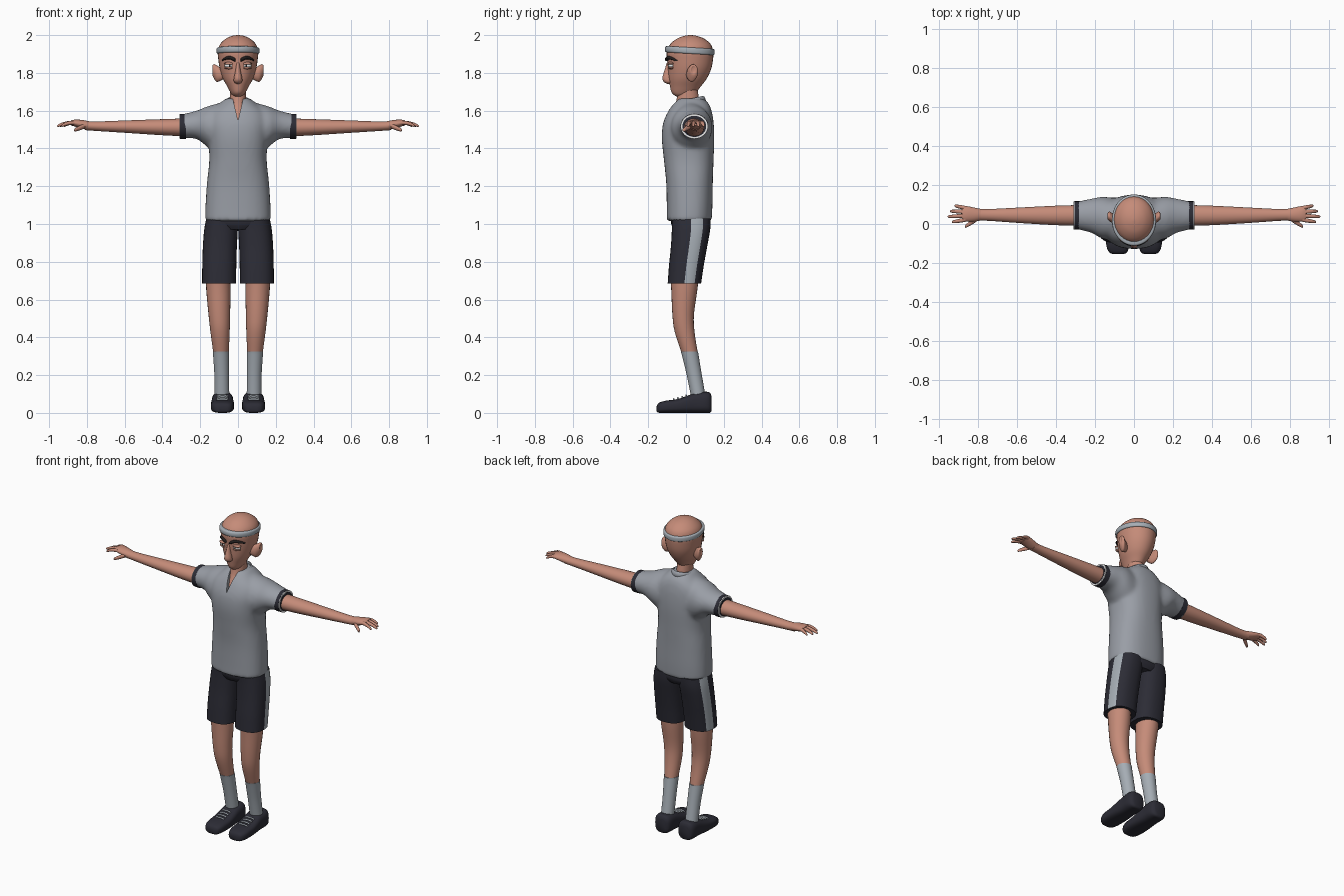
import bpy, bmesh
from math import sin, cos, pi, radians
from mathutils import Matrix, Vector

cube = bpy.data.objects.get("Cube")
if cube:
    bpy.data.objects.remove(cube)


def material(name, r, g, b):
    m = bpy.data.materials.new(name)
    m.use_nodes = True
    m.diffuse_color = (r, g, b, 1)
    m.node_tree.nodes["Principled BSDF"].inputs["Base Color"].default_value = (r, g, b, 1)
    return m


SKIN = material("skin", 0.56, 0.26, 0.19)
SHIRT = material("shirt grey", 0.32, 0.34, 0.38)
BAND = material("light grey", 0.38, 0.42, 0.46)
DARK = material("dark navy", 0.025, 0.025, 0.036)
WHITE = material("white", 0.8, 0.8, 0.8)
BROW = material("brow black", 0.015, 0.012, 0.012)


def finish(name, bm, mats, mirror):
    bmesh.ops.recalc_face_normals(bm, faces=bm.faces)
    mesh = bpy.data.meshes.new(name)
    bm.to_mesh(mesh)
    bm.free()
    ob = bpy.data.objects.new(name, mesh)
    bpy.context.collection.objects.link(ob)
    for m in mats:
        mesh.materials.append(m)
    if mirror:
        ob.modifiers.new("Mirror", 'MIRROR').use_mirror_merge = False
    return ob


def spline(secs, steps):
    """Smooth list of sections passing through the given ones."""
    secs = [Vector(s) for s in secs]
    p = [secs[0]] + secs + [secs[-1]]
    out = []
    for i in range(1, len(p) - 2):
        a, b, c, d = p[i - 1:i + 3]
        for k in range(steps):
            t = k / steps
            out.append(0.5 * (2 * b + (c - a) * t + (2 * a - 5 * b + 4 * c - d) * t * t
                              + (3 * b - a - 3 * c + d) * t ** 3))
    return out + [secs[-1]]


def loft(name, axis, secs, mats, power=2, seg=24, steps=4, mirror=False, rule=None):
    """Skin over sections (t, u0, u1, v0, v1): t along axis, u and v the other two ranges."""
    bm = bmesh.new()
    rings = []
    for t, u0, u1, v0, v1 in spline(secs, steps):
        ring = []
        for i in range(seg):
            c, s = cos(2 * pi * i / seg), sin(2 * pi * i / seg)
            u = (u0 + u1) / 2 + (u1 - u0) / 2 * abs(c) ** (2 / power) * (1 if c > 0 else -1)
            v = (v0 + v1) / 2 + (v1 - v0) / 2 * abs(s) ** (2 / power) * (1 if s > 0 else -1)
            ring.append(bm.verts.new({'x': (t, u, v), 'y': (u, t, v), 'z': (u, v, t)}[axis]))
        rings.append(ring)
    for a, b in zip(rings, rings[1:]):
        for i in range(seg):
            j = (i + 1) % seg
            f = bm.faces.new((a[i], a[j], b[j], b[i]))
            if rule:
                f.material_index = rule(i)
    bm.faces.new(rings[0])
    bm.faces.new(rings[-1])
    return finish(name, bm, mats, mirror)


def ball(name, centre, radii, mat, mirror=True):
    bm = bmesh.new()
    bmesh.ops.create_uvsphere(bm, u_segments=20, v_segments=12, radius=1,
                              matrix=Matrix.Translation(centre) @ Matrix.Diagonal((*radii, 1)))
    return finish(name, bm, [mat], mirror)


def upright(name, rows, mats, **kw):
    """Symmetric loft from rows (z, half width, front, back)."""
    return loft(name, 'z', [(z, -w, w, f, b) for z, w, f, b in rows], mats, **kw)


# Head, neck and nose
upright("head", [(1.675, .018, -.05, .0), (1.685, .032, -.066, .03), (1.70, .042, -.078, .055),
                 (1.73, .058, -.085, .08), (1.77, .08, -.092, .11), (1.82, .096, -.096, .133),
                 (1.87, .104, -.10, .143), (1.91, .107, -.102, .144), (1.95, .096, -.085, .132),
                 (1.98, .066, -.05, .098), (1.995, .034, -.012, .06), (2.0, .006, .016, .03)],
        [SKIN], seg=32)
upright("neck", [(1.50, .05, -.09, .05), (1.56, .052, -.088, .06), (1.60, .048, -.072, .07),
                 (1.65, .044, -.052, .07), (1.72, .042, -.04, .06)], [SKIN])
upright("nose", [(1.742, .008, -.10, -.07), (1.752, .021, -.117, -.07), (1.772, .022, -.125, -.07),
                 (1.81, .014, -.115, -.07), (1.855, .009, -.101, -.07)], [SKIN], seg=16)
loft("ears", 'x', [(.08, .0, .04, 1.765, 1.82), (.11, .005, .055, 1.752, 1.838),
                   (.126, .014, .064, 1.768, 1.846), (.135, .024, .056, 1.79, 1.84),
                   (.132, .032, .046, 1.805, 1.83)], [SKIN], mirror=True)

# Eyes, lids and brows
ball("eyes", (.045, -.078, 1.838), (.026, .016, .012), WHITE)
ball("irises", (.044, -.090, 1.838), (.007, .005, .007), BROW)
ball("upper_lids", (.045, -.078, 1.849), (.029, .019, .009), SKIN)
ball("lower_lids", (.045, -.078, 1.827), (.027, .016, .008), SKIN)
loft("eyebrows", 'x', [(.012, -.110, -.09, 1.862, 1.872), (.022, -.112, -.085, 1.862, 1.882),
                       (.045, -.104, -.075, 1.872, 1.89), (.07, -.084, -.055, 1.868, 1.882),
                       (.086, -.058, -.04, 1.862, 1.868)], [BROW], seg=12, mirror=True)

# Headband, sloping down to the back
band = upright("headband", [(1.901, .104, -.10, .14), (1.905, .112, -.109, .15), (1.918, .114, -.112, .152),
                            (1.931, .112, -.109, .15), (1.935, .104, -.10, .14)], [BAND], seg=40)
for v in band.data.vertices:
    v.co.z -= .06 * (v.co.y - .018)

# Shirt: torso and sleeves fused, then a neckline cut out
shirt = upright("shirt", [(1.015, .174, -.102, .136), (1.10, .172, -.102, .14), (1.22, .164, -.105, .142),
                          (1.34, .152, -.117, .146), (1.45, .158, -.128, .15), (1.53, .165, -.122, .147),
                          (1.59, .15, -.098, .138), (1.635, .10, -.068, .122), (1.665, .064, -.038, .092)],
                [SHIRT], power=2.4, seg=40)
sleeves = [loft("sleeve", 'x', [(s * .05, -.07, .13, 1.34, 1.655), (s * .11, -.08, .135, 1.37, 1.638),
                                (s * .165, -.075, .14, 1.41, 1.622), (s * .22, -.045, .13, 1.45, 1.60),
                                (s * .30, -.026, .114, 1.455, 1.58)], [SHIRT], seg=32) for s in (1, -1)]
bm = bmesh.new()
front = [bm.verts.new(p) for p in ((-.036, -.25, 1.70), (.036, -.25, 1.70), (0, -.25, 1.548))]
ext = bmesh.ops.extrude_face_region(bm, geom=[bm.faces.new(front)])
bmesh.ops.translate(bm, vec=(0, .25, 0), verts=[e for e in ext["geom"] if isinstance(e, bmesh.types.BMVert)])
cutter = finish("neckline_cutter", bm, [SHIRT], False)
cutter.hide_render = True
bpy.ops.object.select_all(action='DESELECT')
for ob in [shirt] + sleeves:
    ob.select_set(True)
bpy.context.view_layer.objects.active = shirt
bpy.ops.object.join()
remesh = shirt.modifiers.new("Fuse", 'REMESH')
remesh.mode = 'VOXEL'
remesh.voxel_size = .011
smooth = shirt.modifiers.new("Smooth", 'SMOOTH')
smooth.factor, smooth.iterations = .5, 7
cut = shirt.modifiers.new("Neckline", 'BOOLEAN')
cut.operation, cut.object = 'DIFFERENCE', cutter
bpy.ops.object.convert(target='MESH')
bpy.data.objects.remove(cutter)

# Folded collar: a strip around the neck that drops to two points in front
bm = bmesh.new()
rows = []
for i in range(33):
    t = radians(-156 + 312 * i / 32)
    k = (1 - cos(t)) / 2
    drop = max(0, (abs(t) - 1.9) / .82)
    x, y, z = sin(t), cos(t), 1.678 - .032 * k
    rows.append([bm.verts.new(p) for p in (
        (.050 * x, .018 + .066 * y, z - .02),
        (.056 * x, .018 + .072 * y, z),
        (.064 * x, .018 + .080 * y, z - .004),
        ((.078 + .028 * drop) * x, .014 + (.094 + .026 * drop) * y, z - .03 - .032 * drop))])
for a, b in zip(rows, rows[1:]):
    for j in range(3):
        bm.faces.new((a[j], a[j + 1], b[j + 1], b[j]))
collar = finish("collar", bm, [SHIRT], False)
collar.modifiers.new("Thickness", 'SOLIDIFY').thickness = .006

# Sleeve cuffs with a pale rim
for name, x0, x1, d, mat in (("cuffs", .274, .306, 0, DARK), ("cuff_rims", .304, .310, .001, WHITE),
                             ("cuff_linings", .30, .311, .010, DARK)):
    loft(name, 'x', [(x, -.029 + d, .117 - d, 1.451 + d, 1.583 - d) for x in (x0, x1)],
         [mat], seg=32, steps=1, mirror=True)

# Arms, palms, fingers and thumbs
loft("arms", 'x', [(.25, -.01, .098, 1.463, 1.56), (.40, -.006, .094, 1.47, 1.555),
                   (.60, .006, .084, 1.483, 1.548), (.74, .016, .077, 1.492, 1.543),
                   (.81, .018, .078, 1.497, 1.545)], [SKIN], mirror=True)
loft("palms", 'x', [(.78, .02, .076, 1.497, 1.542), (.82, .012, .084, 1.503, 1.55),
                    (.86, .012, .092, 1.515, 1.553), (.885, .016, .09, 1.522, 1.548)], [SKIN], mirror=True)


def finger(name, base, tip, r, arch):
    rings = []
    for k, scale in ((0, 1), (.35, 1), (.7, .85), (.93, .65), (1, .2)):
        p = Vector(base).lerp(Vector(tip), k)
        p.z += arch * 4 * k * (1 - k)
        rings.append((p.x, p.y - r * scale, p.y + r * scale, p.z - r * scale, p.z + r * scale))
    loft(name, 'x', rings, [SKIN], seg=12, steps=3, mirror=True)


for name, by, ty, tx in (("little", .082, .094, .922), ("ring", .062, .066, .945),
                         ("middle", .042, .038, .958), ("index", .022, .010, .936)):
    finger(name + "_fingers", (.865, by, 1.536), (tx, ty, 1.518), .0105, .006)
finger("thumbs", (.81, .025, 1.52), (.868, -.014, 1.496), .013, .0)

# Shorts with a side stripe
loft("shorts_legs", 'z', [(.685, .010, .190, -.097, .080), (.78, .009, .189, -.090, .094),
                          (.88, .006, .186, -.080, .112), (.97, .001, .179, -.075, .128),
                          (1.03, .0, .168, -.075, .13)], [DARK, BAND], power=2.4, seg=32,
     mirror=True, rule=lambda i: 1 if i < 3 else 0)
upright("shorts_waist", [(.97, .10, -.065, .115), (1.0, .165, -.078, .128), (1.04, .165, -.08, .125)],
        [DARK], power=2.4)

# Legs and socks
loft("legs", 'z', [(.75, .045, .172, -.085, .07), (.65, .039, .168, -.078, .06),
                   (.52, .042, .156, -.072, .042), (.43, .044, .146, -.060, .045),
                   (.32, .049, .131, -.024, .062)], [SKIN], mirror=True)
loft("socks", 'z', [(.325, .047, .133, -.028, .064), (.31, .047, .132, -.023, .066),
                    (.20, .047, .125, .004, .084), (.08, .046, .124, .028, .105)], [BAND], mirror=True)

# Shoes and laces
loft("shoes", 'y', [(-.155, .055, .105, .008, .035), (-.145, .036, .128, .001, .052),
                    (-.11, .024, .142, 0, .064), (-.05, .021, .144, 0, .072), (.0, .022, .142, 0, .088),
                    (.05, .025, .138, 0, .106), (.10, .026, .138, 0, .112), (.125, .034, .130, 0, .108),
                    (.135, .048, .116, .008, .09)], [DARK], power=3, seg=32, mirror=True)
for i in range(4):
    y, z = -.065 + .022 * i, .073 + .0065 * i
    loft("laces_%d" % (i + 1), 'x', [(x, y - .004, y + .004, z - .006 - dz, z + .005 - dz)
                                     for x, dz in ((.052, .006), (.065, .001), (.083, 0), (.101, .001), (.114, .006))],
         [BAND], seg=8, steps=2, mirror=True)

# Smooth shading with sharp rims
bpy.ops.object.select_all(action='DESELECT')
for ob in bpy.context.scene.objects:
    if ob.type == 'MESH':
        ob.select_set(True)
bpy.context.view_layer.objects.active = shirt
bpy.ops.object.shade_smooth_by_angle(angle=radians(45))
